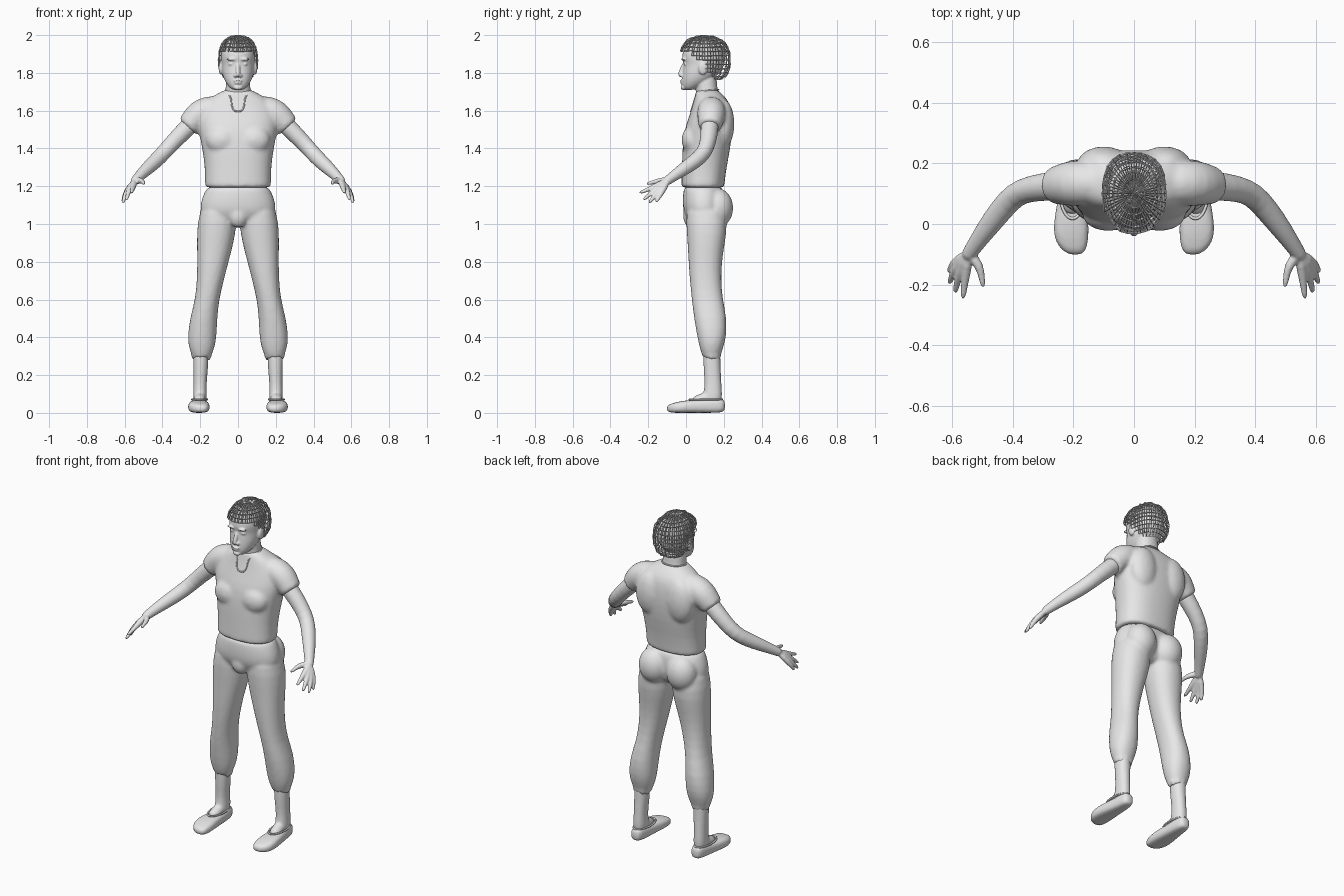
import bpy, bmesh, math, random
from mathutils import Vector, Matrix
from mathutils.bvhtree import BVHTree

random.seed(4)
cube = bpy.data.objects.get("Cube")
if cube:
    bpy.data.objects.remove(cube, do_unlink=True)

grey = bpy.data.materials.new("plain_grey")
grey.use_nodes = True
grey.diffuse_color = (0.8, 0.8, 0.8, 1)
grey.node_tree.nodes["Principled BSDF"].inputs["Base Color"].default_value = (0.8, 0.8, 0.8, 1)


def skin_rings(bm, rings):
    """Bridge a list of point rings into a closed tube."""
    rows = [[bm.verts.new(p) for p in ring] for ring in rings]
    n = len(rows[0])
    for a, b in zip(rows, rows[1:]):
        for i in range(n):
            j = (i + 1) % n
            bm.faces.new((a[i], a[j], b[j], b[i]))
    bm.faces.new(rows[0][::-1])
    bm.faces.new(rows[-1])


def stack(bm, rows, side=1, power=2.2, along_y=False, n=24):
    """Loft of rounded sections, each (level, x0, x1, other0, other1)."""
    rings = []
    for lev, x0, x1, w0, w1 in rows:
        ring = []
        for i in range(n):
            t = 2 * math.pi * i / n
            c, s = math.cos(t), math.sin(t)
            u = math.copysign(abs(c) ** (2 / power), c)
            v = math.copysign(abs(s) ** (2 / power), s)
            x = side * ((x0 + x1) / 2 + u * (x1 - x0) / 2)
            w = (w0 + w1) / 2 + v * (w1 - w0) / 2
            ring.append((x, lev, w) if along_y else (x, w, lev))
        rings.append(ring)
    skin_rings(bm, rings)


def centred(bm, rows, power=2.2):
    stack(bm, [(z, -h, h, a, b) for z, h, a, b in rows], power=power)


def tube(bm, pts, side=1, n=14):
    """Round limb through (x, y, z, radius) points."""
    ps = [Vector(p[:3]) for p in pts]
    rings = []
    for k, p in enumerate(ps):
        t = (ps[min(k + 1, len(ps) - 1)] - ps[max(k - 1, 0)]).normalized()
        u = t.cross(Vector((1, 0, 1))).normalized()
        v = t.cross(u)
        ring = []
        for i in range(n):
            a = 2 * math.pi * i / n
            q = p + (u * math.cos(a) + v * math.sin(a)) * pts[k][3]
            ring.append((q.x * side, q.y, q.z))
        rings.append(ring)
    skin_rings(bm, rings)


def blob(bm, c, r):
    m = Matrix.Translation(c) @ Matrix.Diagonal((*r, 1))
    bmesh.ops.create_uvsphere(bm, u_segments=16, v_segments=10, radius=1, matrix=m)


def pair(bm, c, r):
    for s in (1, -1):
        blob(bm, (c[0] * s, c[1], c[2]), r)


def make(name, bm):
    bmesh.ops.recalc_face_normals(bm, faces=bm.faces)
    me = bpy.data.meshes.new(name)
    bm.to_mesh(me)
    bm.free()
    me.materials.append(grey)
    ob = bpy.data.objects.new(name, me)
    bpy.context.collection.objects.link(ob)
    return ob


def organic(name, bm, voxel, smooth, mirror=False):
    """Blend overlapping volumes into one smooth surface."""
    ob = make(name, bm)
    ob.data.shade_smooth()
    ob.modifiers.new("round", "SUBSURF").levels = 1
    ob.modifiers["round"].render_levels = 1
    re = ob.modifiers.new("blend", "REMESH")
    re.mode, re.voxel_size, re.use_smooth_shade = "VOXEL", voxel, True
    sm = ob.modifiers.new("relax", "SMOOTH")
    sm.factor, sm.iterations = 0.5, smooth
    if mirror:
        ob.modifiers.new("mirror", "MIRROR")
    return ob


def cord(name, pts, radius, mirror=False):
    cu = bpy.data.curves.new(name, "CURVE")
    cu.dimensions, cu.bevel_depth, cu.bevel_resolution = "3D", radius, 2
    sp = cu.splines.new("NURBS")
    sp.points.add(len(pts) - 1)
    for p, co in zip(sp.points, pts):
        p.co = (*co, 1)
    sp.use_cyclic_u, sp.order_u, sp.resolution_u = True, 3, 6
    cu.materials.append(grey)
    ob = bpy.data.objects.new(name, cu)
    bpy.context.collection.objects.link(ob)
    if mirror:
        ob.modifiers.new("mirror", "MIRROR")


# shirt: trunk, chest, shoulder blades and short sleeves
bm = bmesh.new()
centred(bm, [(1.19, .168, -.018, .198), (1.2, .176, -.025, .204), (1.21, .176, -.025, .204),
             (1.3, .176, -.022, .215), (1.4, .19, -.02, .236), (1.5, .212, -.01, .246),
             (1.57, .215, .016, .244), (1.63, .19, .035, .235), (1.67, .15, .045, .212),
             (1.695, .095, .05, .182), (1.712, .078, .053, .174)], 2.4)
pair(bm, (.085, .03, 1.445), (.088, .055, .075))
pair(bm, (.1, .2, 1.53), (.09, .058, .13))
for s in (1, -1):
    tube(bm, [(.08, .13, 1.615, .06), (.15, .135, 1.61, .075), (.205, .135, 1.582, .078),
              (.24, .13, 1.545, .068), (.264, .127, 1.516, .062), (.268, .127, 1.512, .058)], s, 18)
shirt = organic("shirt", bm, .011, 4)

# neckline trim laid on the chest and around the neck
dg = bpy.context.evaluated_depsgraph_get()
tree = BVHTree.FromObject(shirt, dg)
front = [(0, 1.594), (.024, 1.6), (.034, 1.63), (.035, 1.66), (.05, 1.69)]
half = []
for x, z in front:
    hit = tree.ray_cast(Vector((x, -1, z)), Vector((0, 1, 0)))[0]
    half.append((x, hit.y if hit else .05, z))
half += [(.077, .1, 1.706), (.05, .162, 1.71), (0, .176, 1.712)]
cord("neckline_trim", half + [(-x, y, z) for x, y, z in half[-2:0:-1]], .004)

# trousers: hips, seat and legs gathered below the knee
bm = bmesh.new()
centred(bm, [(1.205, .158, -.008, .185), (1.18, .172, -.014, .198), (1.14, .192, -.018, .205),
             (1.09, .203, -.018, .205), (1.04, .2, -.008, .2), (.985, .1, .04, .17)])
pair(bm, (.092, .168, 1.085), (.093, .085, .105))
blob(bm, (0, .025, 1.045), (.055, .042, .065))
for s in (1, -1):
    stack(bm, [(1.13, .01, .19, .0, .2), (1.0, .006, .217, .0, .222), (.9, .022, .218, .008, .206),
               (.8, .05, .216, .013, .19), (.7, .075, .218, .02, .186), (.6, .1, .227, .03, .195),
               (.5, .11, .255, .042, .217), (.4, .113, .268, .06, .214), (.345, .124, .26, .072, .197),
               (.31, .138, .247, .084, .185), (.3, .142, .243, .088, .182)], s)
    for k in range(9):
        a = 2 * math.pi * k / 9
        blob(bm, (s * (.193 + .04 * math.cos(a)), .135 + .037 * math.sin(a),
                  .312 + random.uniform(-.008, .008)), (.017, .017, .03))
organic("trousers", bm, .01, 4)

# head and neck with modelled features
bm = bmesh.new()
centred(bm, [(1.708, .028, -.006, .03), (1.725, .048, -.02, .08), (1.755, .07, -.022, .13),
             (1.79, .083, -.02, .17), (1.82, .087, -.017, .195), (1.85, .089, -.013, .205),
             (1.88, .092, -.024, .21), (1.92, .09, -.016, .205), (1.95, .078, .006, .19),
             (1.975, .055, .035, .165), (1.985, .025, .07, .13)])
centred(bm, [(1.64, .075, .06, .18), (1.7, .067, .052, .17), (1.75, .064, .048, .162),
             (1.8, .062, .05, .165)])
tube(bm, [(0, -.008, 1.855, .009), (0, -.022, 1.82, .011), (0, -.034, 1.792, .013), (0, -.026, 1.778, .01)])
pair(bm, (.014, -.023, 1.786), (.01, .011, .009))
pair(bm, (.036, -.014, 1.872), (.027, .012, .007))
pair(bm, (.035, -.003, 1.847), (.016, .01, .008))
blob(bm, (0, -.02, 1.759), (.025, .012, .006))
blob(bm, (0, -.019, 1.746), (.02, .012, .006))
blob(bm, (0, -.012, 1.722), (.025, .016, .014))
pair(bm, (.091, .09, 1.825), (.012, .026, .036))
organic("head_and_neck", bm, .005, 2)

# arms with open hands
bm = bmesh.new()
tube(bm, [(.2, .13, 1.575, .045), (.27, .125, 1.508, .05), (.34, .118, 1.438, .044),
          (.395, .098, 1.376, .042), (.44, .045, 1.33, .041), (.49, -.02, 1.285, .035),
          (.535, -.085, 1.24, .026), (.555, -.115, 1.217, .025)])
wrist = (.545, -.095, 1.232, .02)
fingers = [((.556, -.17, 1.195), (.565, -.25, 1.163)), ((.577, -.164, 1.18), (.591, -.229, 1.125)),
           ((.592, -.15, 1.168), (.611, -.199, 1.108)), ((.596, -.13, 1.165), (.612, -.16, 1.113)),
           ((.509, -.138, 1.23), (.497, -.212, 1.212))]
for knuckle, tip in fingers:
    mid = [(a + b) / 2 for a, b in zip(knuckle, tip)]
    tube(bm, [wrist, (*knuckle, .016), (*mid, .011), (*tip, .009)], n=10)
organic("arms", bm, .005, 2, True)

# bare shins and insteps
bm = bmesh.new()
stack(bm, [(.36, .155, .238, .09, .182), (.29, .156, .238, .091, .182), (.22, .16, .236, .094, .184),
           (.15, .167, .235, .099, .188), (.1, .164, .238, .092, .192), (.04, .165, .238, .08, .19)])
tube(bm, [(.2, .14, .085, .034), (.203, .085, .072, .034), (.206, .03, .05, .03)])
organic("shins", bm, .008, 3, True)

# flat slip-on shoes with a rim around the opening
bm = bmesh.new()
stack(bm, [(.207, .185, .216, .015, .06), (.195, .166, .236, .002, .078), (.14, .16, .242, 0, .076),
           (.08, .157, .252, 0, .07), (.02, .151, .263, 0, .068), (-.03, .149, .267, 0, .062),
           (-.07, .153, .254, 0, .052), (-.092, .162, .23, .004, .044), (-.102, .176, .21, .012, .032)],
      power=3, along_y=True)
organic("shoes", bm, .008, 2, True)
rim = [(.203 + .042 * math.cos(k * math.pi / 6), .105 + .09 * math.sin(k * math.pi / 6), .071)
       for k in range(12)]
cord("shoe_rims", rim, .005, True)

# hair: tangled open lattices over the scalp
for layer, (grow, turn) in enumerate([(1, 0), (.96, .12)]):
    bm = bmesh.new()
    bmesh.ops.create_uvsphere(bm, u_segments=28, v_segments=18, radius=1,
                              matrix=Matrix.Rotation(turn, 4, "Z"))
    for v in bm.verts:
        norm = sum(abs(c) ** 2.5 for c in v.co) ** .4
        d = v.co / norm * grow * random.uniform(.95, 1.01)
        v.co = (d.x * .105, .1 + d.y * .136, min(1.868 + d.z * .13, 1.997))
    low = []
    for v in bm.verts:
        drop = min(max((v.co.y - .02) / .12, 0), 1)
        if v.co.z < 1.9 - .14 * drop + random.uniform(-.008, .008):
            low.append(v)
    bmesh.ops.delete(bm, geom=low, context="VERTS")
    hair = make("hair_outer" if layer == 0 else "hair_inner", bm)
    wire = hair.modifiers.new("strands", "WIREFRAME")
    wire.thickness, wire.use_even_offset = .005, False
